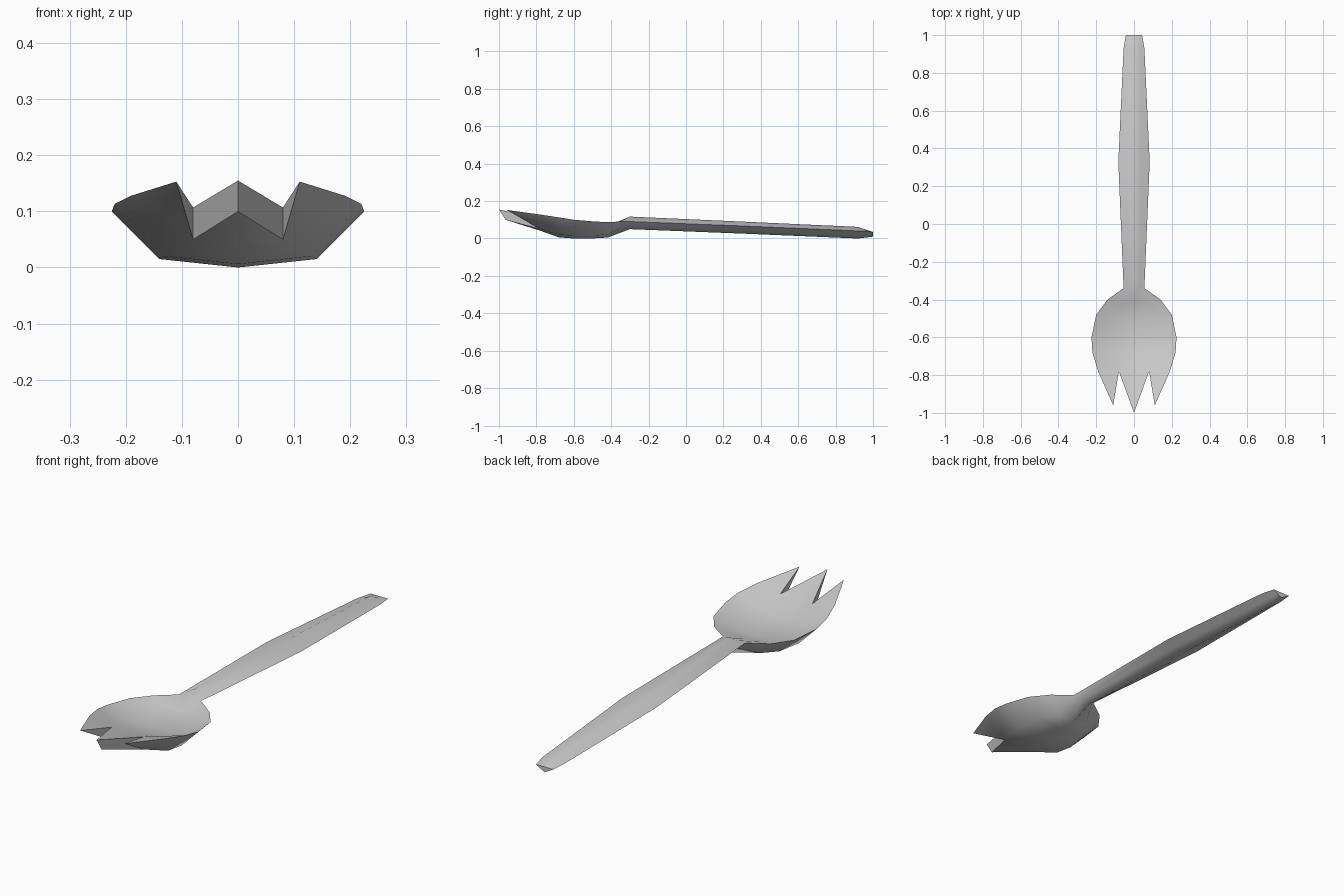
import bpy
import bmesh

cube = bpy.data.objects.get("Cube")
if cube:
    bpy.data.objects.remove(cube, do_unlink=True)

bm = bmesh.new()
cache = {}
sharp = []


def vert(p, side):
    key = (round(p[0] * side, 4) + 0.0, round(p[1], 4), round(p[2], 4))
    if key not in cache:
        cache[key] = bm.verts.new(key)
    return cache[key]


def face(*points):
    """Add a face and its mirror image, dropping repeated points."""
    for side in (1, -1):
        vs = list(dict.fromkeys(vert(p, side) for p in points))
        if len(vs) > 2:
            bm.faces.new(vs)


def section(rim, mid_x, y, mid_z, centre_z):
    """Upper and lower half profiles from the centre line out to the rim."""
    return [[(0, y, centre_z[i]), (mid_x, y, mid_z[i]), rim] for i in (0, 1)]


def handle_section(rim, y, centre_z):
    """Diamond section with straight sides."""
    rows = []
    for z in centre_z:
        c = (0, y, z)
        rows.append([c, tuple((a + b) / 2 for a, b in zip(c, rim)), rim])
    return rows


# Bowl sections, from the notches back towards the neck
bowl = [
    section((0.19, -0.78, 0.128), 0.08, -0.78, (0.107, 0.05), (0.10, 0.042)),
    section((0.22, -0.68, 0.113), 0.13, -0.68, (0.08, 0.02), (0.065, 0.006)),
    section((0.225, -0.60, 0.10), 0.14, -0.60, (0.068, 0.015), (0.055, 0)),
    section((0.20, -0.48, 0.09), 0.12, -0.49, (0.065, 0.015), (0.055, 0.001)),
    section((0.14, -0.40, 0.088), 0.075, -0.42, (0.072, 0.022), (0.066, 0.005)),
]
# Handle sections, from the neck to the blunt end
handle = [
    handle_section((0.055, -0.34, 0.092), -0.30, (0.117, 0.05)),
    handle_section((0.083, 0.33, 0.066), 0.33, (0.089, 0.025)),
    handle_section((0.055, 0.93, 0.04), 0.92, (0.062, 0)),
    handle_section((0.043, 1.0, 0.035), 1.0, (0.035, 0.01)),
]

# Loft the upper and lower skins
stations = bowl + handle
for a, b in zip(stations, stations[1:]):
    for layer in (0, 1):
        for i in (0, 1):
            face(a[layer][i], a[layer][i + 1], b[layer][i + 1], b[layer][i])
    sharp.append((a[0][2], b[0][2]))

# End cap of the handle
top, low = stations[-1]
face(top[0], top[1], low[1], low[0])
face(top[1], top[2], low[1])
sharp += [(row[i], row[i + 1]) for row in (top, low) for i in (0, 1)]

# Three teeth: a thick middle one and two that taper to a point
middle_tip = [(0, -1.0, 0.155), (0, -0.965, 0.10)]
outer_tip = (0.11, -0.96, 0.153)
notch = [row[1] for row in stations[0]]
rim = stations[0][0][2]
for layer in (0, 1):
    face(middle_tip[layer], notch[layer], stations[0][layer][0])
    face(notch[layer], outer_tip, rim)
    sharp += [(middle_tip[layer], notch[layer]), (notch[layer], outer_tip)]
face(middle_tip[0], notch[0], notch[1], middle_tip[1])
face(notch[0], outer_tip, notch[1])
sharp += [(outer_tip, rim), tuple(notch), tuple(middle_tip)]

# Smooth skins with crisp rim, notches and end
bmesh.ops.recalc_face_normals(bm, faces=bm.faces)
for f in bm.faces:
    f.smooth = True
for a, b in sharp:
    for side in (1, -1):
        edge = bm.edges.get((vert(a, side), vert(b, side)))
        if edge:
            edge.smooth = False

mesh = bpy.data.meshes.new("spork")
bm.to_mesh(mesh)
bm.free()
spork = bpy.data.objects.new("spork", mesh)
bpy.context.collection.objects.link(spork)

# Plain grey material
grey = bpy.data.materials.new("light_grey")
grey.use_nodes = True
colour = (0.6, 0.6, 0.6, 1)
grey.diffuse_color = colour
grey.node_tree.nodes["Principled BSDF"].inputs["Base Color"].default_value = colour
mesh.materials.append(grey)
